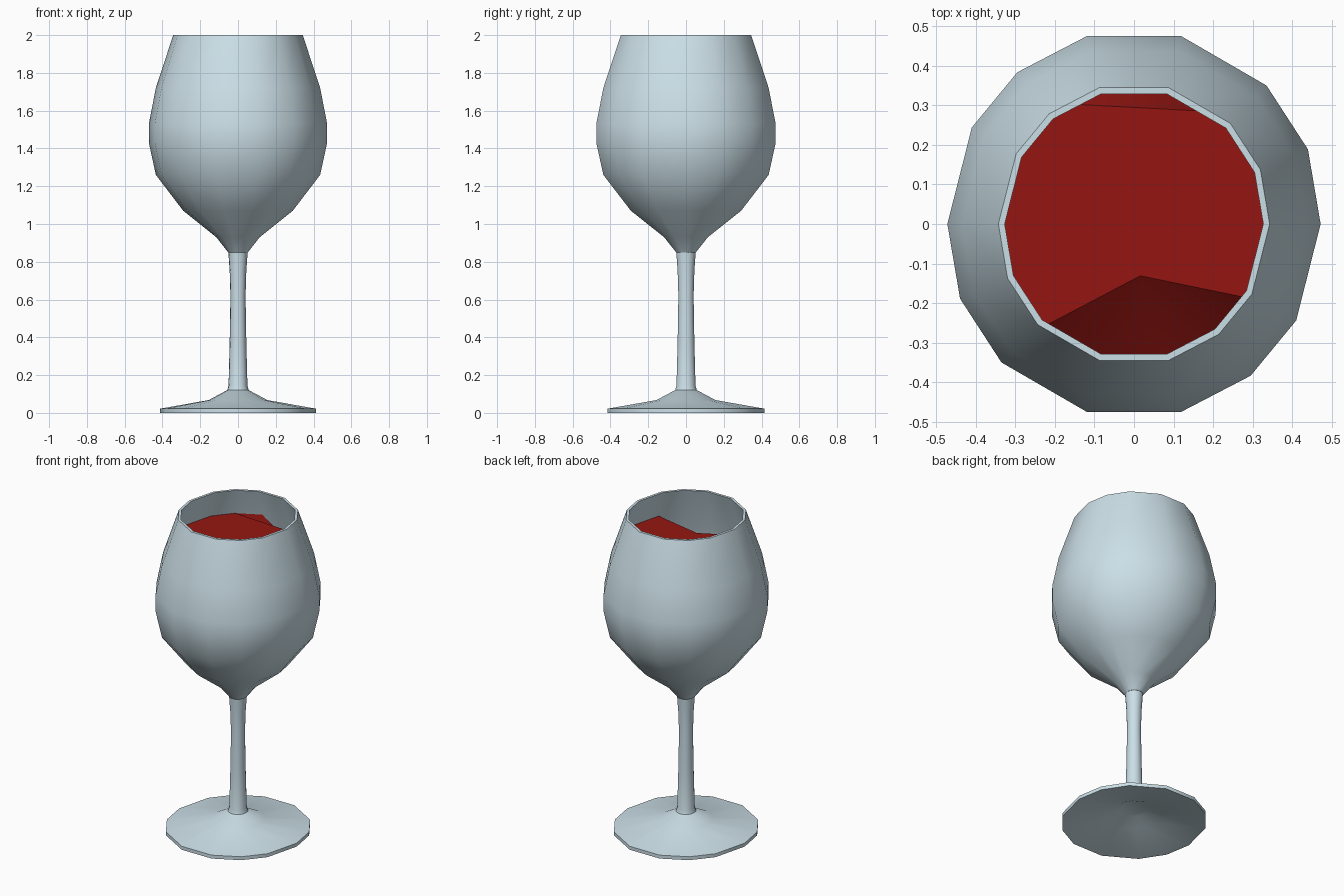
import bpy, bmesh, math

if "Cube" in bpy.data.objects:
    bpy.data.objects.remove(bpy.data.objects["Cube"])

# Uneven 14-sided cross-section: half a turn, then the same half rotated by 180 degrees
HALF = [(1, 0), (.932, .40), (.71, .742), (.254, 1.006),
        (-.254, 1.006), (-.625, .813), (-.869, .517)]
RING = HALF + [(-x, -y) for x, y in HALF]
N = len(RING)


def material(name, color):
    m = bpy.data.materials.new(name)
    m.diffuse_color = color
    m.use_nodes = True
    m.node_tree.nodes["Principled BSDF"].inputs["Base Color"].default_value = m.diffuse_color
    return m


def ring(bm, r, z):
    return [bm.verts.new((x * r, y * r, z)) for x, y in RING]


def bridge(bm, a, b):
    for i in range(N):
        j = (i + 1) % N
        bm.faces.new((a[i], a[j], b[j], b[i]))


def finish(bm, name, mat, angle):
    bmesh.ops.recalc_face_normals(bm, faces=bm.faces)
    me = bpy.data.meshes.new(name)
    bm.to_mesh(me)
    bm.free()
    me.materials.append(mat)
    ob = bpy.data.objects.new(name, me)
    bpy.context.collection.objects.link(ob)
    bpy.ops.object.select_all(action='DESELECT')
    ob.select_set(True)
    bpy.context.view_layer.objects.active = ob
    bpy.ops.object.shade_smooth_by_angle(angle=math.radians(angle))


def lathe(name, profile, mat, angle=42):
    bm = bmesh.new()
    rings = [ring(bm, r, z) for r, z in profile]
    for a, b in zip(rings, rings[1:]):
        bridge(bm, a, b)
    bm.faces.new(rings[0])
    bm.faces.new(rings[-1])
    finish(bm, name, mat, angle)


glass = material("glass", (.60, .74, .80, 1))
red = material("red_wine", (.30, .008, .006, 1))

# Bowl: outside up to the rim, then back down the inside
outer = [(.052, .85), (.115, .93), (.29, 1.07), (.435, 1.26),
         (.472, 1.43), (.472, 1.53), (.435, 1.72), (.343, 2)]
inner = [(.327, 2), (.417, 1.72), (.453, 1.53), (.453, 1.43),
         (.417, 1.27), (.277, 1.09), (.10, .96)]
lathe("bowl", outer + inner, glass)

# Slim waisted stem
lathe("stem", [(.057, .12), (.05, .145), (.044, .38), (.04, .62),
               (.044, .75), (.051, .85)], glass)

# Thin foot, hollow underneath
lathe("foot", [(.058, .12), (.155, .068), (.413, .022), (.413, 0),
               (.155, .05), (.075, .085)], glass)

# Wine body, with an uneven top where a few edge points dip
LEVEL, DIP = 1.83, 1.64
bm = bmesh.new()
rings = [ring(bm, r, z) for r, z in
         [(.095, .965), (.272, 1.092), (.412, 1.272), (.448, 1.43), (.448, 1.53)]]
top = ring(bm, .378, LEVEL)
for i in (3, 10, 11, 12):
    x, y = RING[i]
    top[i].co = (x * .432, y * .432, DIP)
rings.append(top)
for a, b in zip(rings, rings[1:]):
    bridge(bm, a, b)
bm.faces.new(rings[0])
fold = bm.verts.new((.016, -.131, LEVEL))
bm.faces.new([top[i] for i in (0, 1, 2, 5, 6, 7, 8, 9)] + [fold, top[13]])
for a, b, c in ((2, 3, 5), (3, 4, 5)):
    bm.faces.new((top[a], top[b], top[c]))
for i in range(9, 13):
    bm.faces.new((top[i], top[i + 1], fold))
finish(bm, "wine", red, 40)
